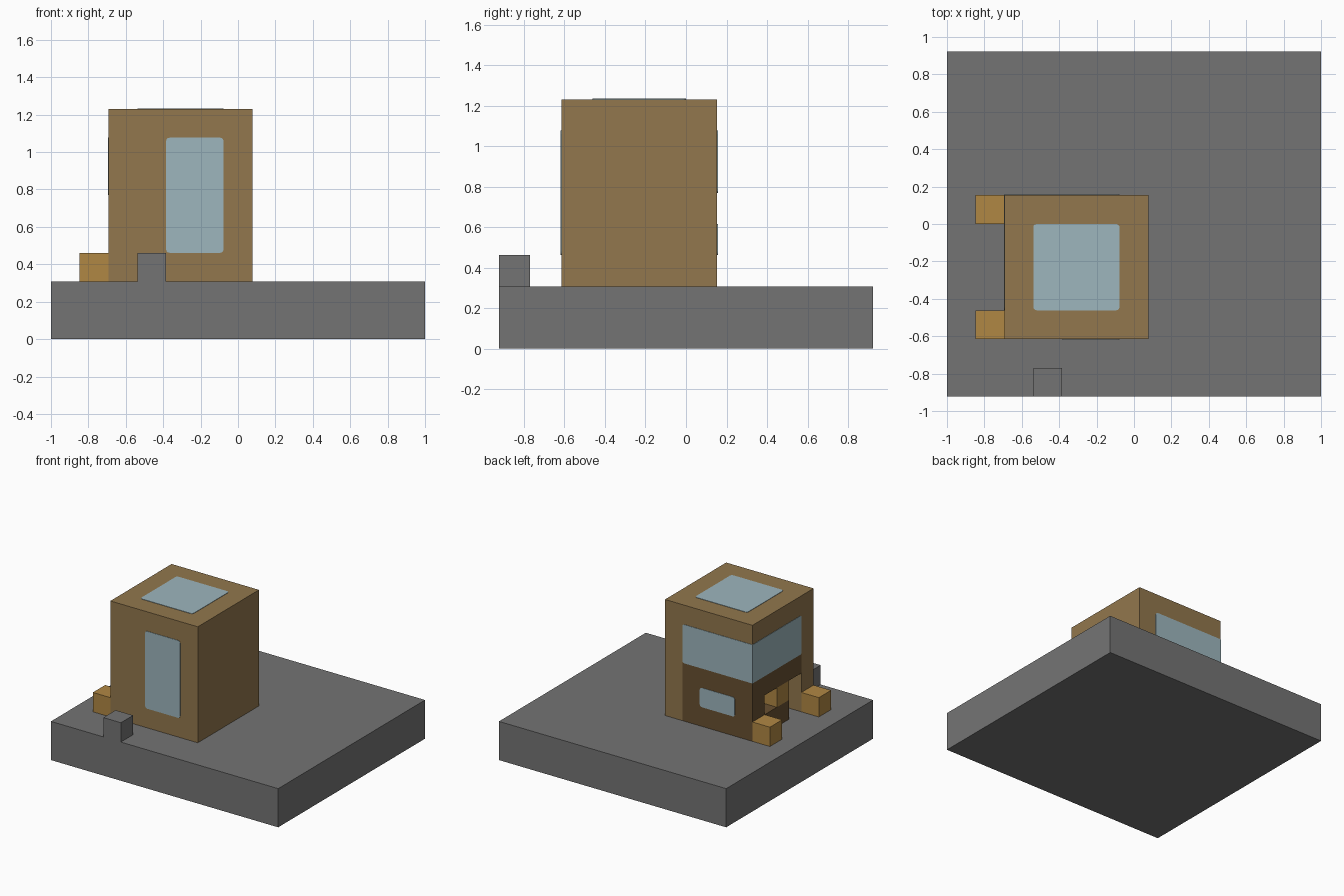
import bpy, bmesh
from mathutils import Vector

cube = bpy.data.objects.get("Cube")
if cube:
    bpy.data.objects.remove(cube, do_unlink=True)

U = 2 / 13                            # grid cell size
ORIGIN = Vector((-1, -12 / 13, 0))    # grid corner of the base
T = 0.02                              # pane thickness in cells


def material(name, rgb):
    lin = [((c / 255 + 0.055) / 1.055) ** 2.4 for c in rgb] + [1]
    m = bpy.data.materials.new(name)
    m.use_nodes = True
    m.diffuse_color = lin
    bsdf = m.node_tree.nodes["Principled BSDF"]
    bsdf.inputs["Base Color"].default_value = lin
    bsdf.inputs["Roughness"].default_value = 0.8
    return m


STONE = material("grey stone", (116, 116, 116))
WOOD = material("brown wood", (146, 119, 77))
DARK = material("dark wood", (104, 80, 49))
AMBER = material("amber wood", (176, 135, 68))
GLASS = material("pale blue glass", (157, 182, 189))


def block(name, x, y, z, mat, round_axis=None, square=lambda v: False):
    """Box spanning grid ranges; edges along round_axis are rounded."""
    bm = bmesh.new()
    bmesh.ops.create_cube(bm, size=1)
    for v in bm.verts:
        v.co = Vector([r[0] if c < 0 else r[1] for c, r in zip(v.co, (x, y, z))])
    if round_axis is not None:
        edges = [e for e in bm.edges
                 if abs((e.verts[0].co - e.verts[1].co)[round_axis]) > T / 2
                 and (e.verts[0].co - e.verts[1].co).length < T * 2
                 and not square(e.verts[0].co)]
        bmesh.ops.bevel(bm, geom=edges, offset=0.12, segments=3,
                        profile=0.5, affect='EDGES')
    for v in bm.verts:
        v.co = v.co * U + ORIGIN
    bmesh.ops.recalc_face_normals(bm, faces=bm.faces)
    mesh = bpy.data.meshes.new(name)
    bm.to_mesh(mesh)
    bm.free()
    mesh.materials.append(mat)
    obj = bpy.data.objects.new(name, mesh)
    bpy.context.collection.objects.link(obj)
    return obj


# Ground slab and the small stone at its front edge
block("base_slab", (0, 13), (0, 12), (0, 2), STONE)
block("front_stone", (3, 4), (0, 1), (2, 3), STONE)

# Main walls and roof of the hollow house
block("front_wall", (2, 7), (2, 3), (2, 8), WOOD)
block("left_wall", (6, 7), (3, 7), (2, 8), WOOD)
block("roof", (2, 6), (3, 7), (7, 8), WOOD)
block("back_upper_wall", (2, 6), (6, 7), (5, 7), WOOD)
block("right_upper_wall", (2, 3), (3, 6), (5, 7), WOOD)

# Dark lower walls, with a doorway and a counter opening on the right side
block("back_lower_wall", (2, 6), (6, 7), (2, 5), DARK)
block("door_lintel", (2, 3), (3, 6), (4, 5), DARK)
block("counter_wall", (2, 3), (4, 6), (2, 3), DARK)
block("counter_block", (2, 3), (4, 5), (3, 4), AMBER)

# Amber posts beside the entrance
for side, y in (("front", 2), ("back", 6)):
    block(side + "_post", (1, 2), (y, y + 1), (2, 3), AMBER)

# Glass panes; the two upper ones meet squarely at the corner
block("front_window", (4, 6), (2 - T, 2), (3, 7), GLASS, 1)
block("roof_window", (3, 6), (3, 6), (8, 8 + T), GLASS, 2)
block("back_small_window", (3, 5), (7, 7 + T), (3, 4), GLASS, 1)
block("back_upper_window", (2 - T, 6), (7, 7 + T), (5, 7), GLASS, 1,
      lambda v: v.x < 3)
block("right_upper_window", (2 - T, 2), (3, 7), (5, 7), GLASS, 0,
      lambda v: v.y > 6)
